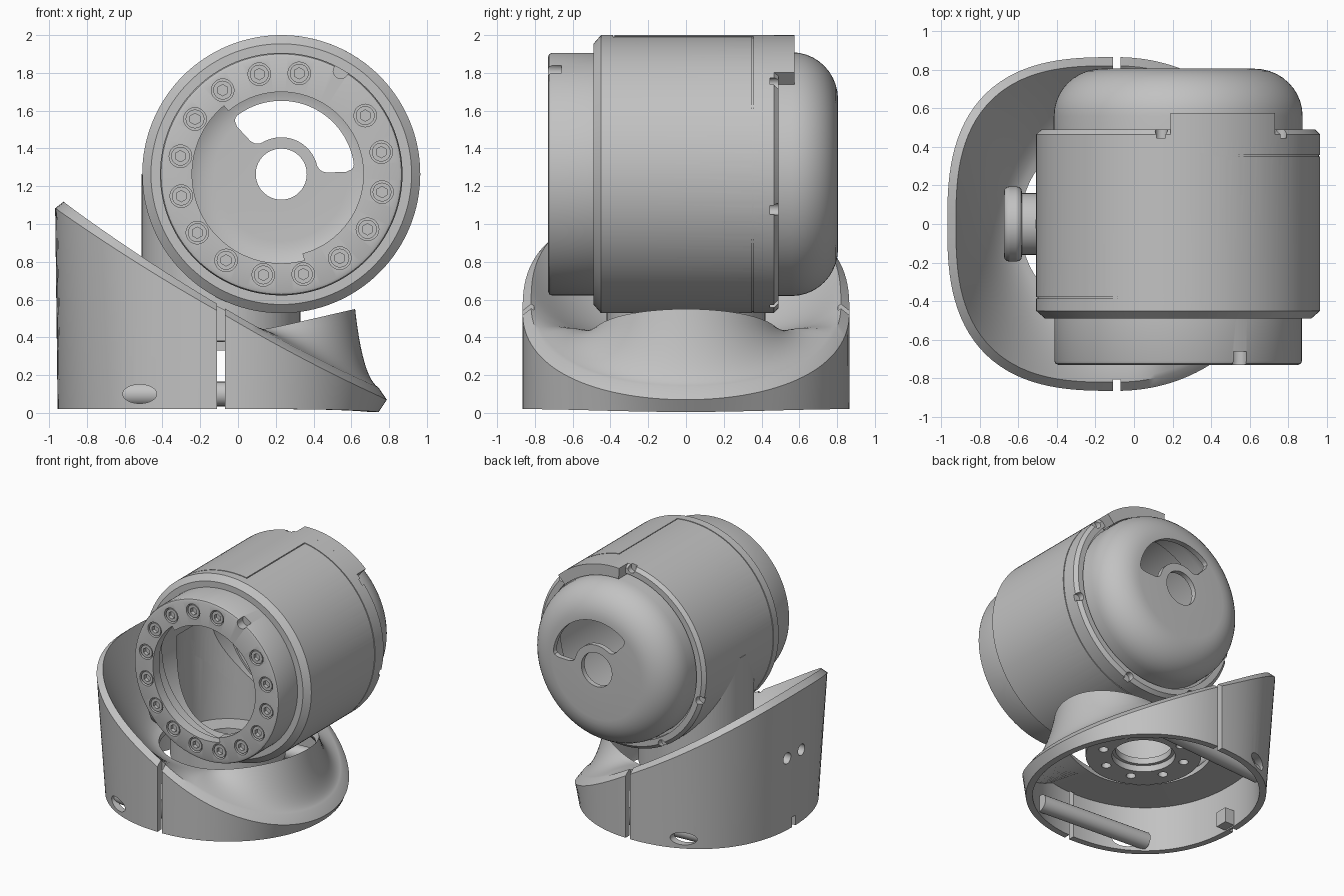
import bpy, bmesh
from math import cos, sin, pi, radians, sqrt
from mathutils import Vector, Matrix

if "Cube" in bpy.data.objects:
    bpy.data.objects.remove(bpy.data.objects["Cube"])

grey = bpy.data.materials.new("machined grey")
grey.use_nodes = True
grey.diffuse_color = (0.54, 0.54, 0.54, 1)
grey.node_tree.nodes["Principled BSDF"].inputs["Base Color"].default_value = (0.54, 0.54, 0.54, 1)

AX, AZ = 0.229, 1.264     # drum axis, along y
CX = -0.09                # vertical axis of neck and cup


def finish(name, bm):
    bmesh.ops.recalc_face_normals(bm, faces=bm.faces)
    mesh = bpy.data.meshes.new(name)
    bm.to_mesh(mesh)
    bm.free()
    mesh.materials.append(grey)
    obj = bpy.data.objects.new(name, mesh)
    bpy.context.collection.objects.link(obj)
    return obj


def cylinders(name, items, n=48):
    """Cylinders given as (radius, start, end)."""
    bm = bmesh.new()
    for r, a, b in items:
        a, b = Vector(a), Vector(b)
        d = b - a
        turn = d.to_track_quat('Z', 'Y').to_matrix().to_4x4()
        bmesh.ops.create_cone(bm, cap_ends=True, segments=n, radius1=r, radius2=r,
                              depth=d.length, matrix=Matrix.Translation((a + b) / 2) @ turn)
    return finish(name, bm)


def box(name, size, centre):
    bm = bmesh.new()
    bmesh.ops.create_cube(bm, size=1, matrix=Matrix.Translation(centre) @ Matrix.Diagonal((*size, 1)))
    return finish(name, bm)


def on_drum(r, deg, y):
    return (AX + r * cos(radians(deg)), y, AZ + r * sin(radians(deg)))


def grid(name, columns):
    """Skin closed section loops into a ring."""
    bm = bmesh.new()
    rows = [[bm.verts.new(p) for p in col] for col in columns]
    k = len(rows[0])
    for i, a in enumerate(rows):
        b = rows[(i + 1) % len(rows)]
        for j in range(k):
            bm.faces.new((a[j], a[(j + 1) % k], b[(j + 1) % k], b[j]))
    return finish(name, bm)


def lathe(name, profile, n=128):
    return grid(name, [[on_drum(r, 360 * i / n, y) for r, y in profile] for i in range(n)])


def sector(name, r0, r1, a0, a1, y0, y1, rho=0):
    """Curved block around the drum axis, with corners rounded by rho."""
    n = max(2, int((a1 - a0) / 1.9))
    angles = [a0 + (a1 - a0) * i / n for i in range(n + 1)]

    def corner(r, a):
        d = radians(min(a - a0, a1 - a)) * r
        return rho - sqrt(max(0, rho ** 2 - (rho - d) ** 2)) if d < rho else 0

    loop = [(r1 - corner(r1, a), a) for a in angles]
    loop += [(r0 + corner(r0, a), a) for a in reversed(angles)]
    bm = bmesh.new()
    lo, hi = ([bm.verts.new(on_drum(r, a, y)) for r, a in loop] for y in (y0, y1))
    m = len(loop)
    for i in range(n):
        for s in (lo, hi):
            bm.faces.new((s[i], s[i + 1], s[m - 2 - i], s[m - 1 - i]))
    for i in range(m):
        j = (i + 1) % m
        bm.faces.new((lo[i], lo[j], hi[j], hi[i]))
    return finish(name, bm)


def cut(obj, *cutters):
    for c in cutters:
        mod = obj.modifiers.new("cut", 'BOOLEAN')
        mod.operation, mod.solver, mod.object = 'DIFFERENCE', 'EXACT', c
        bpy.context.view_layer.update()
        dg = bpy.context.evaluated_depsgraph_get()
        mesh = bpy.data.meshes.new_from_object(obj.evaluated_get(dg))
        obj.modifiers.clear()
        obj.data = mesh
        bpy.data.objects.remove(c)


def bezier(a, b, c, n):
    pts = []
    for i in range(n + 1):
        t = i / n
        pts.append(tuple((1 - t) ** 2 * p + 2 * t * (1 - t) * q + t * t * s for p, q, s in zip(a, b, c)))
    return pts


def neck_cavity():
    return cylinders("cavity", [(0.37, (CX, 0, 0.43), (CX, 0, 1.27))], 64)


# Drum housing with seam grooves, lip notches and an opening into the neck
body = lathe("drum_housing", [(0.69, -0.49), (0.736, -0.45), (0.736, 0.465), (0.71, 0.49), (0.665, 0.49),
                              (0.665, 0.45), (0.62, 0.45), (0.62, -0.49)])
cut(body,
    sector("groove_back", 0.729, 0.76, -90, 81, 0.35, 0.358),
    sector("groove_front", 0.729, 0.76, 81, 270, -0.386, -0.378),
    sector("groove_side", 0.729, 0.76, 80.7, 81.3, -0.386, 0.358),
    cylinders("notches", [(0.032, on_drum(0.715, a, 0.445), on_drum(0.715, a, 0.6))
                          for a in (97, 42, -15, -72, 195, 240)], 16),
    neck_cavity())
tab = sector("housing_tab", 0.65, 0.736, 47, 93, 0.46, 0.575)

# Rounded rear cap with shaft hole and curved window
fillet = [(0.395 + 0.25 * cos(pi / 2 * i / 10), 0.56 + 0.245 * sin(pi / 2 * i / 10)) for i in range(11)]
inner = [(r - 0.04, y - 0.04) for r, y in reversed(fillet)]
cap = lathe("rear_cap", [(0.645, 0.40)] + fillet + [(0.135, 0.805), (0.135, 0.765)] + inner + [(0.605, 0.40)])
cut(cap, sector("window", 0.195, 0.388, 2, 133, 0.6, 0.95, 0.045))

# Front ring with bolt circle, one empty notch and a wider half opening
ring = lathe("front_ring", [(0.435, -0.73), (0.622, -0.73), (0.636, -0.724), (0.642, -0.71), (0.642, -0.46),
                            (0.58, -0.46), (0.58, -0.62), (0.435, -0.66)])
bolt_angles = [79.9 + 22.5 * k for k in range(15)]
cut(ring,
    sector("wide_half", 0.3, 0.472, 130, 285, -0.8, -0.55),
    cylinders("recesses", [(0.06, on_drum(0.542, a, -0.69), on_drum(0.542, a, -0.8)) for a in bolt_angles], 20),
    cylinders("empty_notch", [(0.04, on_drum(0.63, 60, -0.66), on_drum(0.63, 60, -0.8))], 16))
bolts = cylinders("ring_bolts", [(0.05, on_drum(0.542, a, -0.68), on_drum(0.542, a, -0.724))
                                 for a in bolt_angles], 20)
cut(bolts, cylinders("sockets", [(0.03, on_drum(0.542, a, -0.695), on_drum(0.542, a, -0.8))
                                 for a in bolt_angles], 6))

# Hollow vertical neck blended into the drum, with drilled flange underneath
neck = cylinders("neck", [(0.42, (CX, 0, 0.33), (CX, 0, AZ))], 96)
cut(neck,
    cylinders("drum_space", [(0.70, (AX, -0.6, AZ), (AX, 0.6, AZ))], 96),
    neck_cavity(),
    cylinders("counterbore", [(0.23, (CX, 0, 0.2), (CX, 0, 0.38))]),
    cylinders("bore", [(0.205, (CX, 0, 0.2), (CX, 0, 0.6))]),
    cylinders("flange_holes", [(0.035, (CX + 0.305 * cos(a), 0.305 * sin(a), 0.2),
                                (CX + 0.305 * cos(a), 0.305 * sin(a), 0.41))
                               for a in [pi / 8 + pi / 4 * k for k in range(8)]], 16))

# Side plug on the neck
plug_stem = cylinders("plug_stem", [(0.16, (-0.59, 0, 0.62), (-0.47, 0, 0.62))])
plug_head = cylinders("plug_head", [(0.195, (-0.675, 0, 0.62), (-0.58, 0, 0.62))])
bev = plug_head.modifiers.new("soft edge", 'BEVEL')
bev.width, bev.segments, bev.limit_method = 0.03, 3, 'ANGLE'


# Slanted cup: flared outer wall, scooped inside, open underneath
def cup_section(t):
    c, s = cos(t), sin(t)

    def outline(n, size):
        return size / (abs(c) ** n + abs(s) ** n) ** (1 / n)

    right = max(0, c)
    R = outline(2.75 if c < 0 else 2.05, 0.865 + 0.013 * c * c)
    foot = outline(2.2 if c < 0 else 2, 0.865) - 0.03 * right ** 4
    dx = R * c
    rim = 0.565 - 0.56 * dx + 0.08 * dx * dx
    base = 0.02 - 0.015 * right ** 4
    ridge_r, ridge_z = 0.5 + 0.21 * right ** 2, 0.42 + 0.13 * right ** 2
    low = min(ridge_z + 0.04, rim + 0.05)
    top = bezier((R - 0.045, rim), (0.67 + 0.08 * right, low), (ridge_r, ridge_z), 12)
    # Underside: a shelf meeting the vertical inner wall at a crease
    under = [(ridge_r - 0.03 * right, ridge_z - 0.045), (foot - 0.05, min(0.38, rim - 0.07)),
             (foot - 0.05, base)]
    pts = [(foot, base), (R, rim - 0.035 - 0.03 * right)] + top + under
    return [(CX + r * c, r * s, z) for r, z in pts]


cup = grid("slanted_cup", [cup_section(2 * pi * i / 128) for i in range(128)])
for side in (-1, 1):
    hole = cylinders("screw_access", [(0.05, (0, side * 0.62, 0), (0, side * 0.95, 0))], 32)
    hole.data.transform(Matrix.Translation((-0.52, 0, 0.1)) @ Matrix.Diagonal((1.8, 1, 1, 1)))
    cut(cup, box("slit", (0.04, 0.2, 3), (CX, side * 0.905, 1)), hole)
    # Clamp screw barrel crossing the slit, ending behind the access hole
    cylinders("clamp_barrel", [(0.065, (-0.64, side * 0.635, 0.1), (0.3, side * 0.7, 0.1))], 24)
cut(cup,
    cylinders("wall_holes", [(0.045, (-1.1, y, 0.6), (-0.89, y, 0.6)) for y in (-0.09, 0.09)], 20),
    box("base_notch", (0.1, 0.04, 0.16), (-0.97, 0, 0.02)))
lug = box("inner_lug", (0.09, 0.1, 0.12), (-0.87, 0, 0.09))

# Smooth shading with crisp edges
bpy.ops.object.select_all(action='DESELECT')
for obj in bpy.context.collection.objects:
    if obj.type == 'MESH' and obj.data.materials and obj.data.materials[0] == grey:
        obj.select_set(True)
        bpy.context.view_layer.objects.active = obj
bpy.ops.object.shade_smooth_by_angle(angle=radians(32))
